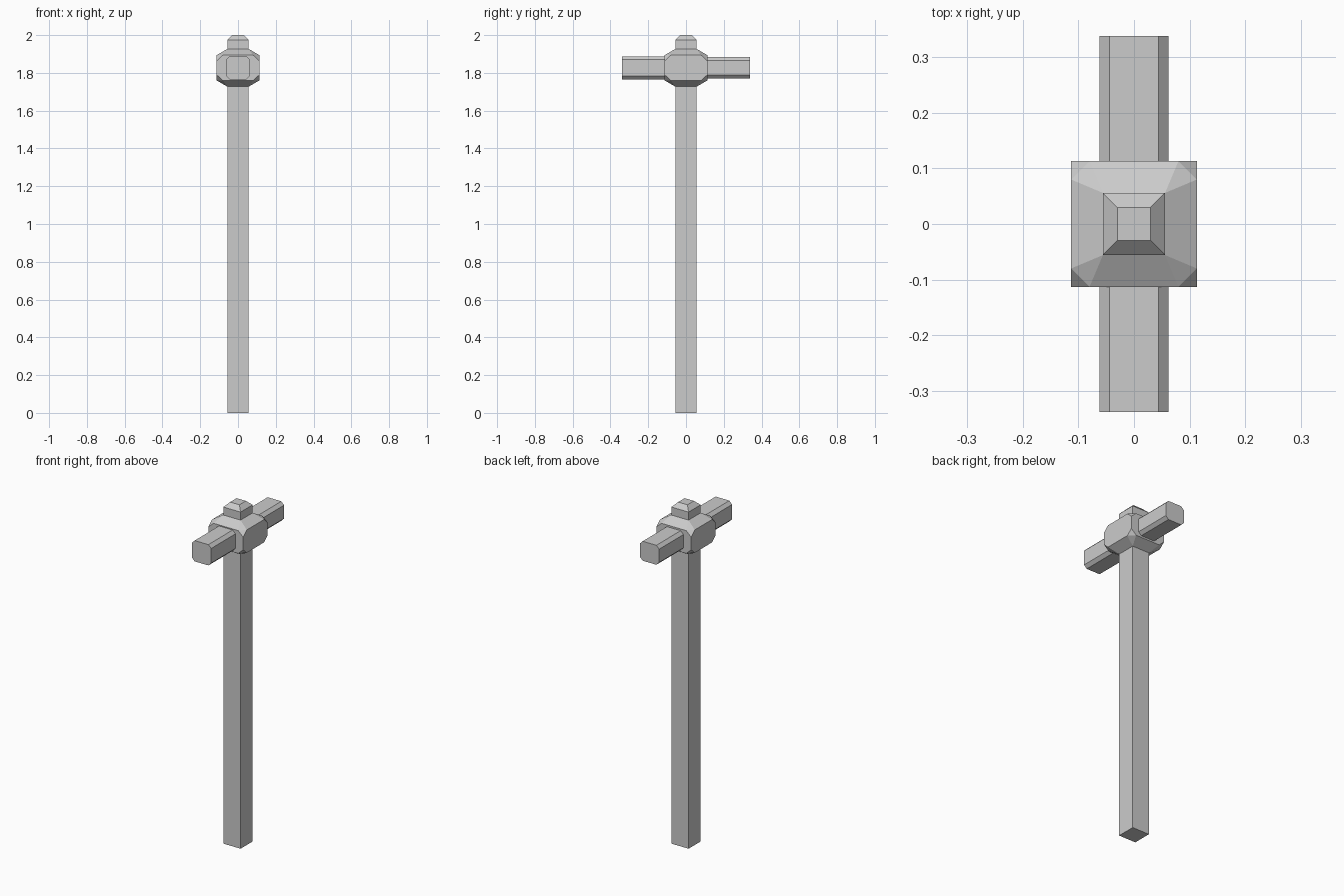
import bpy, bmesh
from itertools import product

if "Cube" in bpy.data.objects:
    bpy.data.objects.remove(bpy.data.objects["Cube"])

CZ = 1.827   # centre height of the head
W = 0.056    # half width of the shaft


def finish(name, bm):
    bmesh.ops.recalc_face_normals(bm, faces=bm.faces)
    me = bpy.data.meshes.new(name)
    bm.to_mesh(me)
    bm.free()
    ob = bpy.data.objects.new(name, me)
    bpy.context.collection.objects.link(ob)
    return ob


def loft(name, rings):
    """Join matching rings of points and cap both ends."""
    bm = bmesh.new()
    vs = [[bm.verts.new(p) for p in r] for r in rings]
    n = len(vs[0])
    for a, b in zip(vs, vs[1:]):
        for i in range(n):
            j = (i + 1) % n
            bm.faces.new((a[i], a[j], b[j], b[i]))
    bm.faces.new(vs[0])
    bm.faces.new(vs[-1])
    return finish(name, bm)


def square(h, z):
    return [(-h, -h, z), (h, -h, z), (h, h, z), (-h, h, z)]


def octagon(rx, rz, y, c=0.018):
    pts = [(rx, rz - c), (rx - c, rz), (c - rx, rz), (-rx, rz - c),
           (-rx, c - rz), (c - rx, -rz), (rx - c, -rz), (rx, c - rz)]
    return [(x, y, CZ + z) for x, z in pts]


# Square shaft and the chamfered cap at its top
loft("shaft", [square(W, 0), square(W, CZ - 0.1)])
loft("top_knob", [square(W, CZ + 0.1), square(W, 1.974), square(0.03, 2.0)])

# Faceted head block with cut corners, tapering to the shaft above and below
bm = bmesh.new()
corner = [(0.113, 0.113, 0.037), (0.08, 0.113, 0.067),
          (0.113, 0.08, 0.067), (W, W, 0.1)]
for (x, y, z), sx, sy, sz in product(corner, (1, -1), (1, -1), (1, -1)):
    bm.verts.new((x * sx, y * sy, CZ + z * sz))
bmesh.ops.convex_hull(bm, input=bm.verts)
bmesh.ops.dissolve_limit(bm, angle_limit=0.02, verts=bm.verts, edges=bm.edges)
finish("head_block", bm)

# Octagonal hammer faces, front and back
for name, s, rz in (("front_striker", -1, 0.061), ("back_striker", 1, 0.057)):
    loft(name, [octagon(0.0625, rz, s * 0.113), octagon(0.0625, rz, s * 0.338)])
